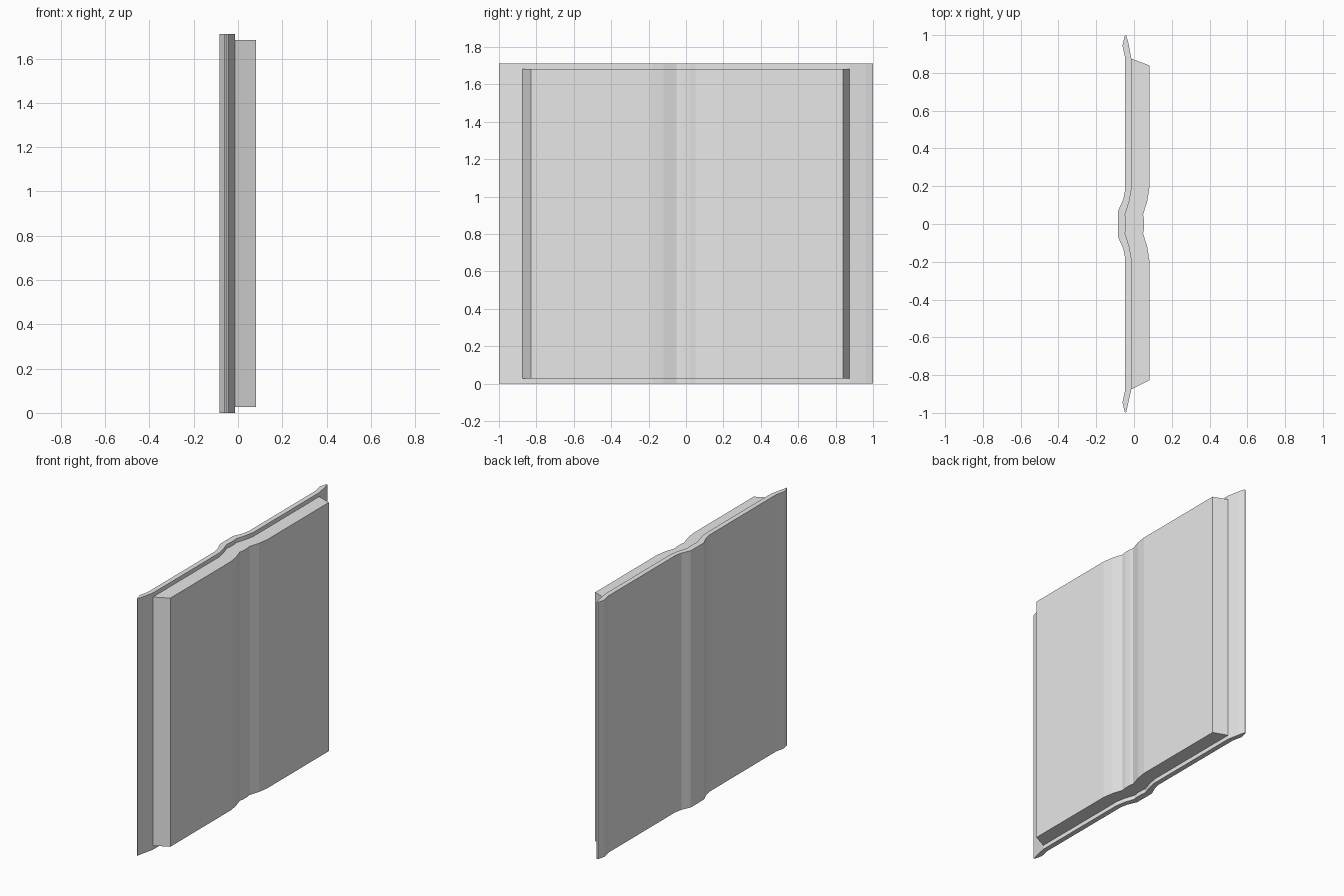
import bpy, bmesh

cube = bpy.data.objects.get("Cube")
if cube:
    bpy.data.objects.remove(cube, do_unlink=True)

grey = bpy.data.materials.new("plain_grey")
grey.use_nodes = True
grey.diffuse_color = (0.8, 0.8, 0.8, 1)
grey.node_tree.nodes["Principled BSDF"].inputs["Base Color"].default_value = (0.8, 0.8, 0.8, 1)


def extrude_strip(name, back, front, bottom, top):
    """Raise the outline between two (x, y) curves, both running from -y to +y."""
    bm = bmesh.new()
    outline = back + front[::-1]
    base = bm.faces.new([bm.verts.new((x, y, bottom)) for x, y in outline])
    grown = bmesh.ops.extrude_face_region(bm, geom=[base])["geom"]
    raised = [v for v in grown if isinstance(v, bmesh.types.BMVert)]
    bmesh.ops.translate(bm, vec=(0, 0, top - bottom), verts=raised)
    bmesh.ops.recalc_face_normals(bm, faces=bm.faces)
    mesh = bpy.data.meshes.new(name)
    bm.to_mesh(mesh)
    bm.free()
    mesh.materials.append(grey)
    obj = bpy.data.objects.new(name, mesh)
    bpy.context.collection.objects.link(obj)
    return obj


def mirrored(half):
    """Complete a curve given from the spine outwards."""
    return [(x, -y) for x, y in half[::-1]] + half


# Cover: outside and inside curves, bulging at the spine, with lipped edges
cover_back = mirrored([(-0.084, 0.07), (-0.057, 0.13), (-0.047, 0.18),
                       (-0.047, 0.88), (-0.061, 0.945), (-0.049, 0.995)])
gutter = mirrored([(-0.043, 0.025), (-0.047, 0.05), (-0.025, 0.12), (-0.014, 0.18), (-0.014, 0.875)])
cover_front = [(-0.042, -1), (-0.03, -0.945)] + gutter + [(-0.03, 0.96), (-0.042, 1)]
extrude_strip("cover", cover_back, cover_front, 0, 1.71)

# Page block: follows the inside of the cover, dips in the middle, slanted fore edges
page_front = mirrored([(0.053, 0.02), (0.048, 0.05), (0.07, 0.12), (0.081, 0.19), (0.081, 0.84)])
page_front[0] = (0.081, -0.828)
extrude_strip("page_block", gutter, page_front, 0.027, 1.683)
